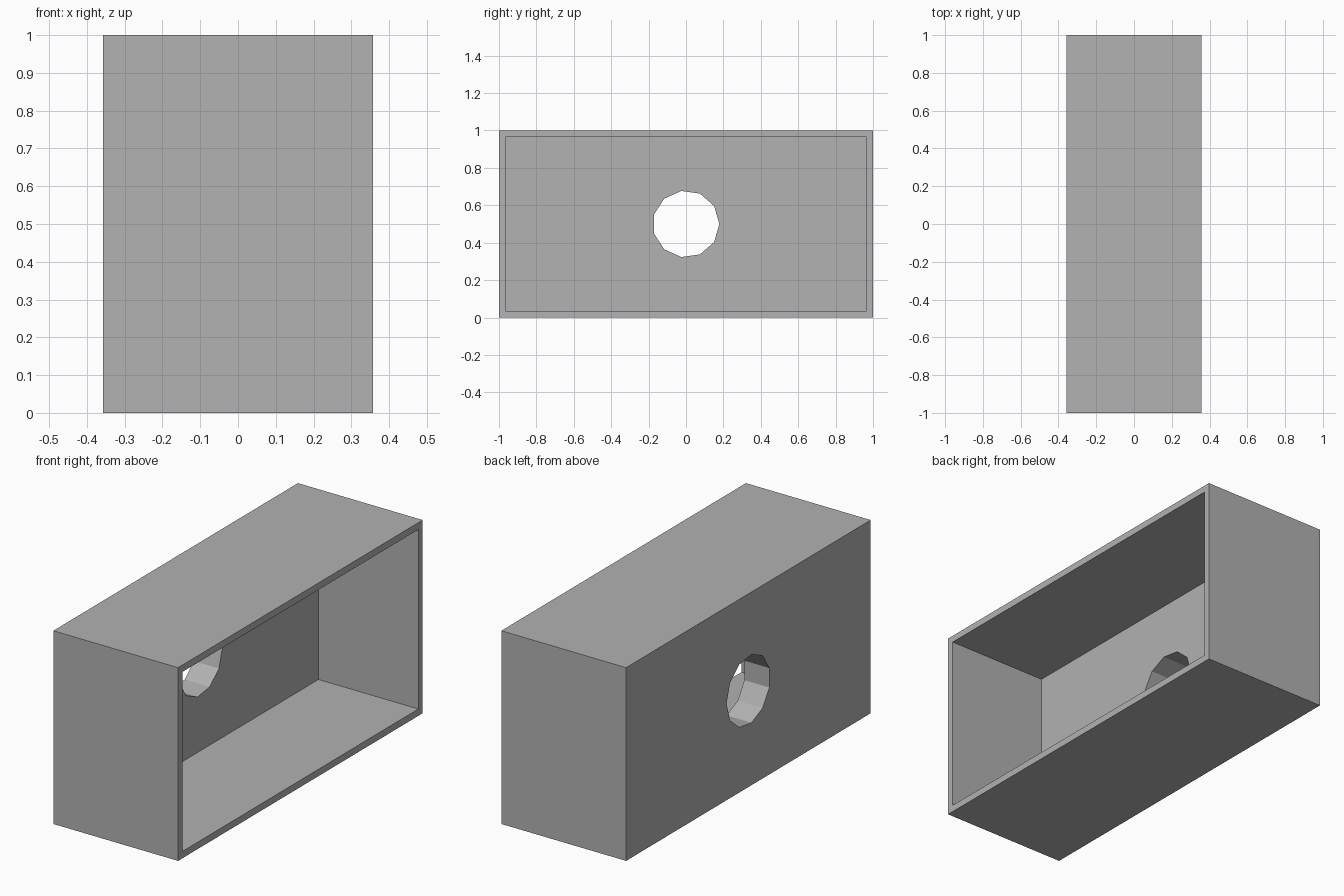
import bpy
import bmesh
from math import cos, sin, tau
from mathutils import Vector

cube = bpy.data.objects.get("Cube")
if cube:
    bpy.data.objects.remove(cube, do_unlink=True)

# Overall proportions
U = 1 / 14
WIDTH, LENGTH, HEIGHT = 10 * U, 28 * U, 14 * U
RIM = 0.5 * U
BACK = 2 * U
HOLE_RADIUS = 2.5 * U
HOLE_SIDES = 11

grey = bpy.data.materials.new("plain grey")
grey.use_nodes = True
colour = (0.445, 0.445, 0.445, 1)
grey.diffuse_color = colour
grey.node_tree.nodes["Principled BSDF"].inputs["Base Color"].default_value = colour


def prism(name, outline, x0, x1):
    """Extrude a (y, z) outline along x from x0 to x1."""
    bm = bmesh.new()
    face = bm.faces.new([bm.verts.new((x0, y, z)) for y, z in outline])
    ext = bmesh.ops.extrude_face_region(bm, geom=[face], use_keep_orig=True)
    verts = [g for g in ext["geom"] if isinstance(g, bmesh.types.BMVert)]
    bmesh.ops.translate(bm, verts=verts, vec=Vector((x1 - x0, 0, 0)))
    bmesh.ops.recalc_face_normals(bm, faces=bm.faces)
    mesh = bpy.data.meshes.new(name)
    bm.to_mesh(mesh)
    bm.free()
    mesh.materials.append(grey)
    obj = bpy.data.objects.new(name, mesh)
    bpy.context.collection.objects.link(obj)
    return obj


def rectangle(margin):
    y, z0, z1 = LENGTH / 2 - margin, margin, HEIGHT - margin
    return [(-y, z0), (y, z0), (y, z1), (-y, z1)]


def cut(target, cutter):
    mod = target.modifiers.new(cutter.name, "BOOLEAN")
    mod.operation = "DIFFERENCE"
    mod.solver = "EXACT"
    mod.object = cutter
    bpy.context.view_layer.objects.active = target
    bpy.ops.object.modifier_apply(modifier=mod.name)
    bpy.data.objects.remove(cutter, do_unlink=True)


# Box shell, open on the +x side
box = prism("open_box", rectangle(0), -WIDTH / 2, WIDTH / 2)
cut(box, prism("cavity", rectangle(RIM), -WIDTH / 2 + BACK, WIDTH))

# Faceted round hole through the thick back wall
angles = [tau * i / HOLE_SIDES for i in range(HOLE_SIDES)]
circle = [(HOLE_RADIUS * cos(a), HEIGHT / 2 + HOLE_RADIUS * sin(a)) for a in angles]
cut(box, prism("hole", circle, -WIDTH, 0))
